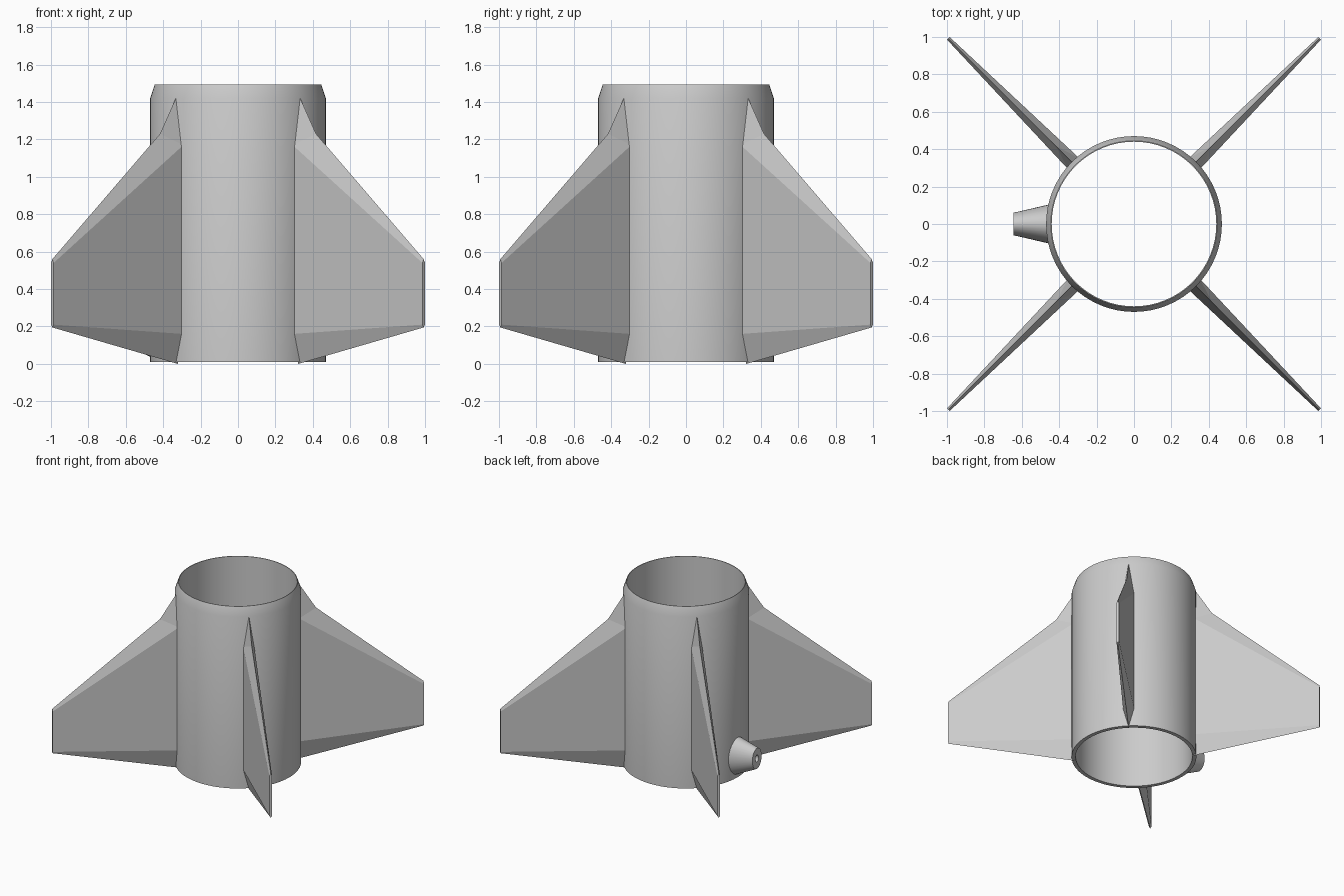
import bpy, bmesh, math
from mathutils import Matrix, Vector

cube = bpy.data.objects.get("Cube")
if cube:
    bpy.data.objects.remove(cube, do_unlink=True)

grey = bpy.data.materials.new("light_grey")
grey.use_nodes = True
colour = (0.6, 0.6, 0.6, 1)
grey.diffuse_color = colour
grey.node_tree.nodes["Principled BSDF"].inputs["Base Color"].default_value = colour


def make_object(name, bm, smooth_angle=None):
    bmesh.ops.recalc_face_normals(bm, faces=bm.faces)
    mesh = bpy.data.meshes.new(name)
    bm.to_mesh(mesh)
    bm.free()
    mesh.materials.append(grey)
    obj = bpy.data.objects.new(name, mesh)
    bpy.context.collection.objects.link(obj)
    if smooth_angle:
        bpy.ops.object.select_all(action="DESELECT")
        obj.select_set(True)
        bpy.context.view_layer.objects.active = obj
        bpy.ops.object.shade_smooth_by_angle(angle=math.radians(smooth_angle))
    return obj


def loft(bm, rings, closed=False):
    """Join equal rings of points with quads."""
    loops = [[bm.verts.new(p) for p in ring] for ring in rings]
    pairs = list(zip(loops, loops[1:]))
    if closed:
        pairs.append((loops[-1], loops[0]))
    for a, b in pairs:
        for i in range(len(a)):
            j = (i + 1) % len(a)
            bm.faces.new((a[i], a[j], b[j], b[i]))
    return loops


def angles(count):
    return [math.tau * i / count for i in range(count)]


# Hollow body tube with a chamfered upper rim
profile = [(0.44, 0.01), (0.47, 0.01), (0.47, 1.42), (0.445, 1.495), (0.44, 1.495)]
bm = bmesh.new()
loft(bm, [[(r * math.cos(a), r * math.sin(a), z) for a in angles(64)]
          for r, z in profile], closed=True)
make_object("body_tube", bm, 30)


# Bevelled fins: a thin centre outline and a thicker panel on each side
def make_fin(name, azimuth):
    bm = bmesh.new()
    root, tip, thick, thin = 0.455, 1.404, 0.042, 0.01
    top, knee, upper, lower, base = [
        bm.verts.new((r, 0, z)) for r, z in
        [(root, 1.445), (0.59, 1.23), (tip, 0.56), (tip, 0.195), (root, 0)]]
    panels = []
    for side in (-1, 1):
        p = [bm.verts.new((r, side * t, z)) for r, t, z in
             [(root, thick, 1.17), (tip, thin, 0.54),
              (tip, thin, 0.21), (root, thick, 0.16)]]
        panels.append(p)
        bm.faces.new(p)
        bm.faces.new((top, knee, p[0]))
        bm.faces.new((knee, upper, p[1], p[0]))
        bm.faces.new((upper, lower, p[2], p[1]))
        bm.faces.new((lower, base, p[3], p[2]))
    a, b = panels
    bm.faces.new((top, a[0], a[3], base, b[3], b[0]))
    bm.transform(Matrix.Rotation(math.radians(azimuth), 4, "Z"))
    make_object(name, bm)


for name, azimuth in [("back_left_fin", 45), ("back_right_fin", 135),
                      ("front_right_fin", 225), ("front_left_fin", 315)]:
    make_fin(name, azimuth)

# Oval tapered nozzle on the right side, with a small recess in its end
bm = bmesh.new()
sections = [(-0.455, 0.185, 0.104, 0.155), (-0.645, 0.21, 0.06, 0.085),
            (-0.645, 0.21, 0.02, 0.028), (-0.62, 0.21, 0.02, 0.028)]
rings = loft(bm, [[(x, ry * math.cos(a), zc + rz * math.sin(a)) for a in angles(32)]
                  for x, zc, ry, rz in sections])
bm.faces.new(rings[0])
bm.faces.new(rings[-1])
make_object("side_nozzle", bm, 30)
